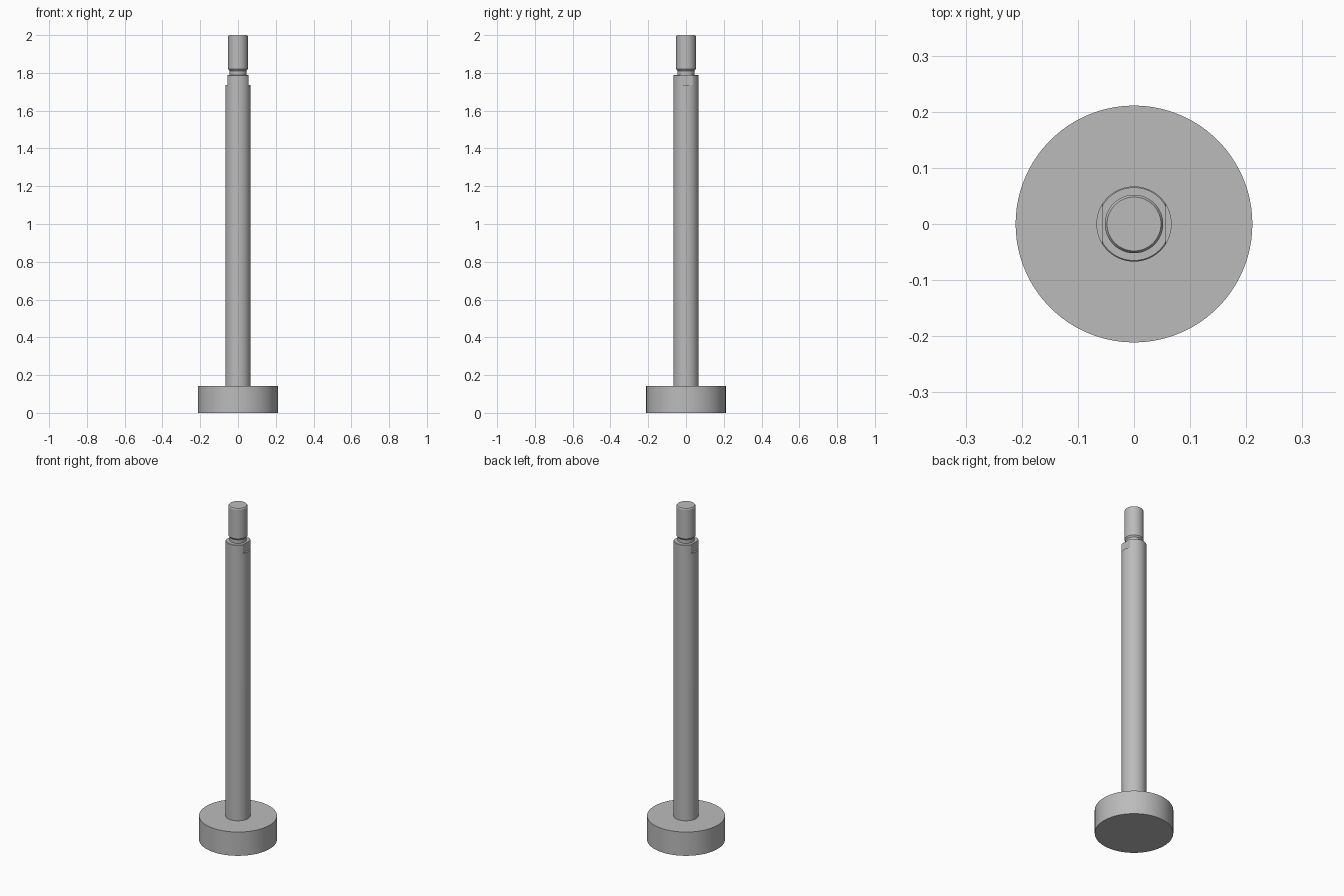
import bpy
import bmesh
import math

cube = bpy.data.objects.get("Cube")
if cube:
    bpy.data.objects.remove(cube, do_unlink=True)

SEGMENTS = 90

steel = bpy.data.materials.new("grey_steel")
steel.use_nodes = True
GREY = (0.5, 0.5, 0.5, 1.0)
steel.diffuse_color = GREY
steel.node_tree.nodes["Principled BSDF"].inputs["Base Color"].default_value = GREY


def lathe(name, profile, reshape=None):
    """Spin a (radius, height) profile around z into a closed solid."""
    bm = bmesh.new()
    rings = []
    for i, (r, z) in enumerate(profile):
        ring = []
        for s in range(SEGMENTS):
            a = 2 * math.pi * s / SEGMENTS
            x, y = r * math.cos(a), r * math.sin(a)
            if reshape:
                x = reshape(i, x)
            ring.append(bm.verts.new((x, y, z)))
        rings.append(ring)
    for low, high in zip(rings, rings[1:]):
        for s in range(SEGMENTS):
            n = (s + 1) % SEGMENTS
            bm.faces.new((low[s], low[n], high[n], high[s]))
    bm.faces.new(rings[0][::-1])
    bm.faces.new(rings[-1])
    bmesh.ops.remove_doubles(bm, verts=bm.verts, dist=1e-6)
    bmesh.ops.recalc_face_normals(bm, faces=bm.faces)
    mesh = bpy.data.meshes.new(name)
    bm.to_mesh(mesh)
    bm.free()
    mesh.materials.append(steel)
    obj = bpy.data.objects.new(name, mesh)
    bpy.context.collection.objects.link(obj)
    bpy.ops.object.select_all(action='DESELECT')
    obj.select_set(True)
    bpy.context.view_layer.objects.active = obj
    bpy.ops.object.shade_smooth_by_angle(angle=math.radians(25))
    return obj


# Wide round foot
lathe("base_disc", [(0.211, 0), (0.211, 0.142)])

# Long shaft; the rings above the ledge are trimmed to two wrench flats
R = 0.067
FLAT = R * math.cos(math.radians(32))


def trim_flats(ring, x):
    return max(-FLAT, min(FLAT, x)) if ring >= 2 else x


lathe("shaft", [(R, 0.13), (R, 1.737), (R, 1.737), (R, 1.787), (R - 0.002, 1.789)],
      trim_flats)

# Undercut neck flaring into the chamfered stud
lathe("neck_and_stud", [(0.045, 1.78), (0.045, 1.811), (0.052, 1.82),
                        (0.052, 1.994), (0.048, 2.0)])
